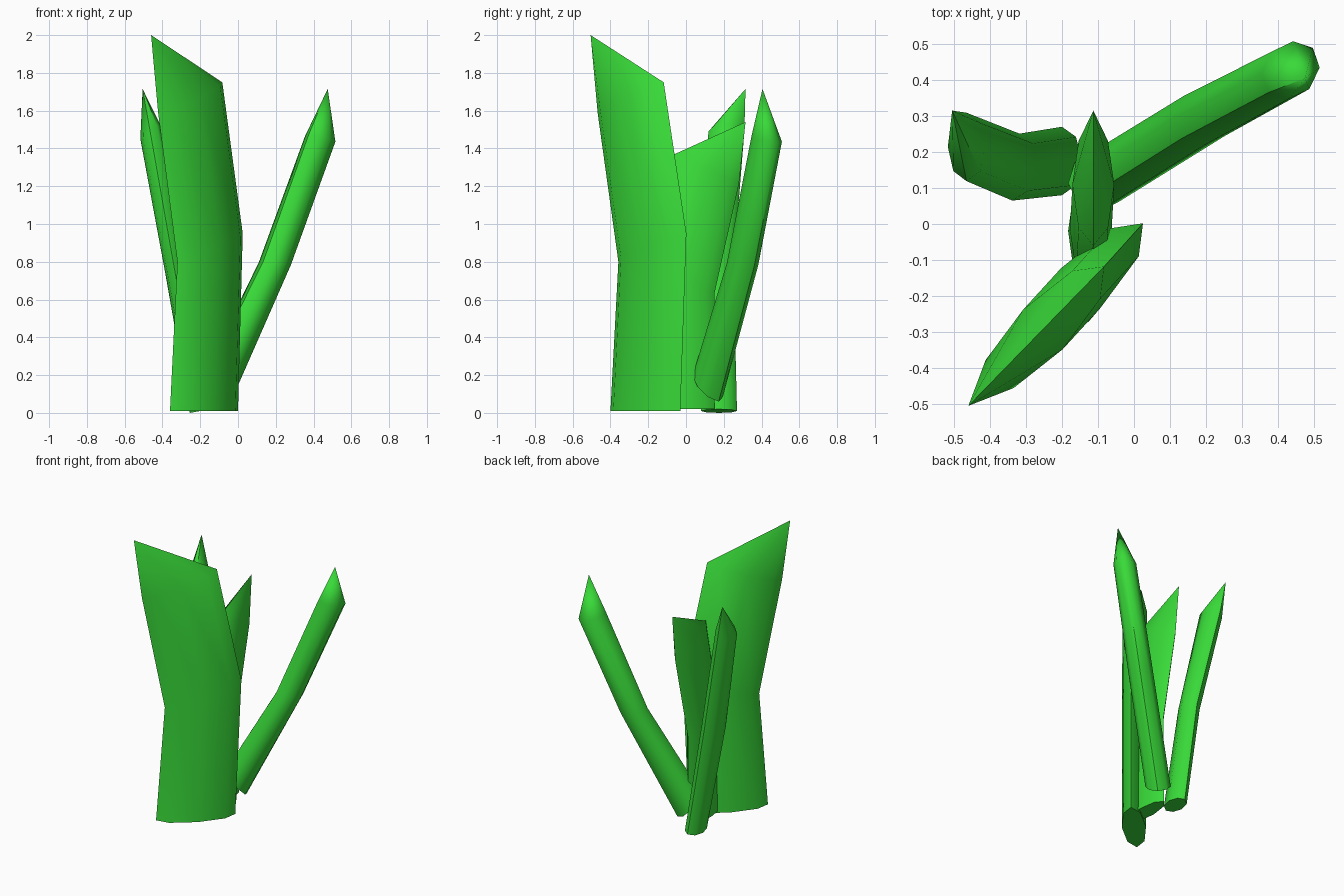
import bpy, bmesh, math
from mathutils import Vector

if "Cube" in bpy.data.objects:
    bpy.data.objects.remove(bpy.data.objects["Cube"])

green = bpy.data.materials.new("grass_green")
green.diffuse_color = (0.04, 0.7, 0.04, 1)
green.use_nodes = True
green.node_tree.nodes["Principled BSDF"].inputs["Base Color"].default_value = green.diffuse_color


def blade(name, rings, tip):
    """Eight-sided blade: each ring is (centre, long half axis, short half axis)."""
    bm = bmesh.new()
    loops = []
    for c, u, v in rings:
        c, u, v = Vector(c), Vector(u), Vector(v)
        loops.append([bm.verts.new(c + u * math.cos(i * math.pi / 4)
                                   + v * math.sin(i * math.pi / 4)) for i in range(8)])
    apex = bm.verts.new(tip)
    bm.faces.new(loops[0])
    for i in range(8):
        j = (i + 1) % 8
        for a, b in zip(loops, loops[1:]):
            bm.faces.new((a[i], a[j], b[j], b[i]))
        bm.faces.new((loops[-1][i], loops[-1][j], apex))
    bmesh.ops.recalc_face_normals(bm, faces=bm.faces)
    me = bpy.data.meshes.new(name)
    bm.to_mesh(me)
    bm.free()
    ob = bpy.data.objects.new(name, me)
    bpy.context.collection.objects.link(ob)
    me.materials.append(green)
    bpy.ops.object.select_all(action='DESELECT')
    ob.select_set(True)
    bpy.context.view_layer.objects.active = ob
    bpy.ops.object.shade_smooth_by_angle(angle=math.radians(50))


# Broad front blade, set diagonally
across = (0.055, -0.055, 0)
blade("front_wide_blade", [
    ((-0.18, -0.215, 0.01), (0.18, 0.185, 0), across),
    ((-0.148, -0.178, 0.875), (0.173, 0.18, 0.075), across),
    ((-0.253, -0.293, 1.67), (0.17, 0.175, 0.08), across),
], (-0.46, -0.505, 2.0))

# Middle blade, leaning back
blade("middle_blade", [
    ((-0.125, -0.02, 0.02), (0, 0.17, 0), (0.058, 0, 0)),
    ((-0.12, -0.015, 0.7), (0, 0.165, -0.07), (0.058, 0, 0)),
    ((-0.113, 0.11, 1.29), (0, 0.17, -0.08), (0.058, 0, 0)),
], (-0.113, 0.315, 1.54))

# Slim blade leaning left
blade("left_slim_blade", [
    ((-0.2, 0.175, 0.01), (0, 0.095, 0), (0.055, 0, 0.01)),
    ((-0.328, 0.158, 0.77), (0.01, 0.093, 0), (0.058, 0, 0.025)),
    ((-0.465, 0.214, 1.49), (0, 0.095, 0), (0.052, 0, 0.04)),
], (-0.505, 0.315, 1.715))

# Slim blade leaning right
blade("right_slim_blade", [
    ((-0.105, 0.115, 0.14), (0.05, 0.058, -0.08), (0.06, -0.055, 0)),
    ((0.195, 0.3, 0.79), (0.062, 0.062, -0.01), (0.058, -0.055, 0)),
    ((0.435, 0.427, 1.45), (0.062, 0.062, -0.02), (0.052, -0.052, 0)),
], (0.475, 0.405, 1.715))
